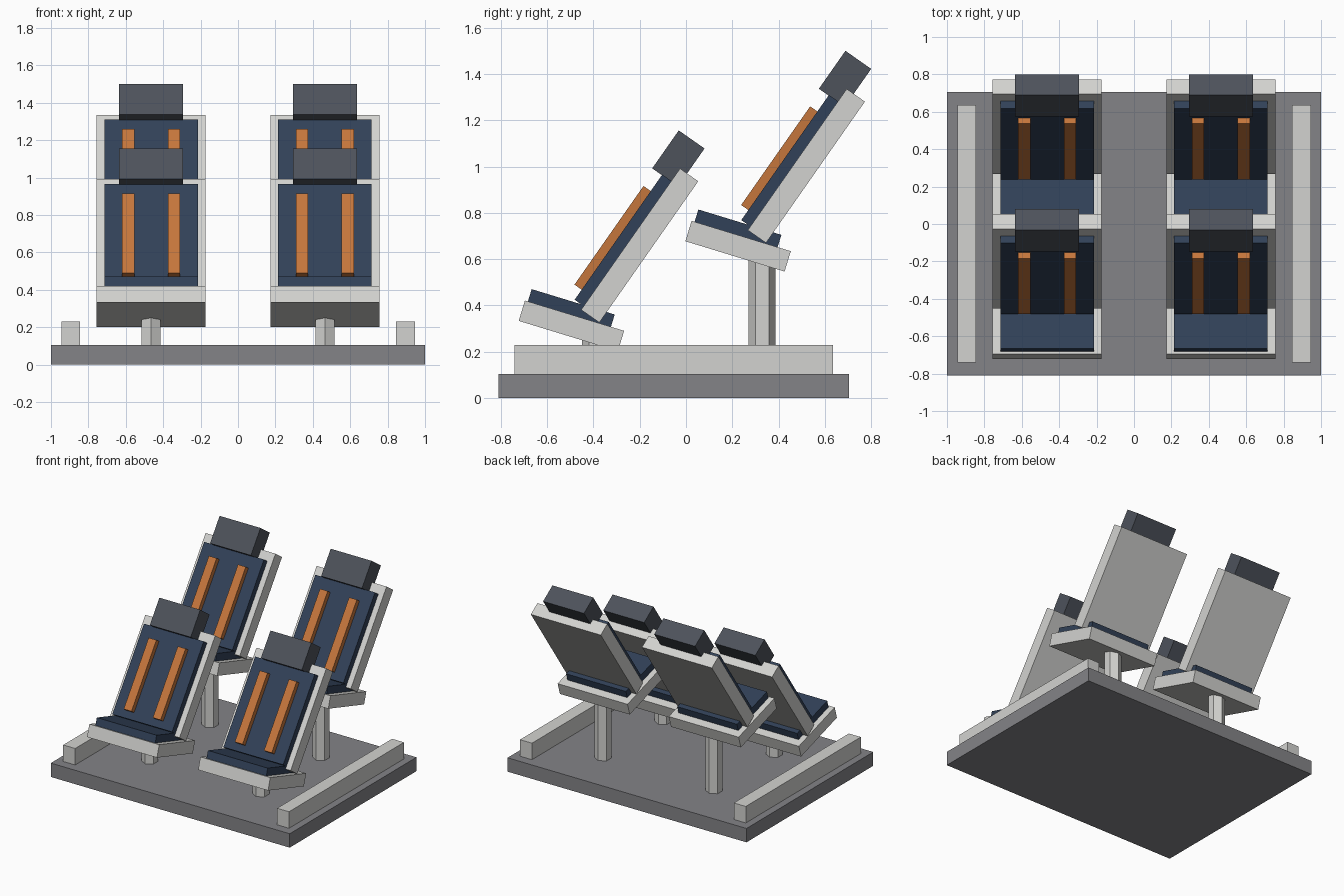
import bpy
from math import radians
from mathutils import Matrix, Vector

if "Cube" in bpy.data.objects:
    bpy.data.objects.remove(bpy.data.objects["Cube"], do_unlink=True)


def material(name, rgb):
    m = bpy.data.materials.new(name)
    m.use_nodes = True
    m.diffuse_color = (*rgb, 1)
    m.node_tree.nodes["Principled BSDF"].inputs["Base Color"].default_value = (*rgb, 1)
    return m


SHELL = material("pale grey shell", (0.65, 0.65, 0.63))
FLOOR = material("floor grey", (0.23, 0.23, 0.245))
NAVY = material("navy upholstery", (0.031, 0.053, 0.098))
ORANGE = material("orange trim", (0.56, 0.18, 0.045))
HEAD = material("headrest grey", (0.075, 0.085, 0.105))


def box(name, mat, size, matrix):
    bpy.ops.mesh.primitive_cube_add(size=1)
    ob = bpy.context.object
    ob.name = name
    ob.data.transform(Matrix.Diagonal((*size, 1)))
    ob.matrix_world = matrix
    ob.data.materials.append(mat)
    return ob


def at(x, y, z):
    return Matrix.Translation(Vector((x, y, z)))


# Floor plate and side rails
box("floor_plate", FLOOR, (2, 1.515, 0.105), at(0, -0.0525, 0.0525))
for side, s in (("left", 1), ("right", -1)):
    box(side + "_rail", SHELL, (0.1, 1.375, 0.13), at(s * 0.895, -0.0525, 0.165))


def seat(prefix, x, dy, dz):
    # Hexagonal pedestal
    top = 0.62 + dz
    bpy.ops.mesh.primitive_cylinder_add(vertices=6, radius=0.058, depth=top - 0.09,
                                        location=(x, 0.329 + dy, (top + 0.09) / 2))
    post = bpy.context.object
    post.name = prefix + "_pedestal"
    post.data.materials.append(SHELL)

    # Seat pan and cushion, sloping down to the rear
    pan = at(x, 0.225 + dy, 0.656 + dz) @ Matrix.Rotation(radians(-17), 4, "X")
    box(prefix + "_seat_pan", SHELL, (0.585, 0.448, 0.092), pan)
    box(prefix + "_seat_cushion", NAVY, (0.5, 0.375, 0.075), pan @ at(0, -0.023, 0.064))

    # Reclined backrest with cushion, stripes and headrest
    back = at(x, 0.52 + dy, 1.003 + dz) @ Matrix.Rotation(radians(-35), 4, "X")
    box(prefix + "_back_shell", SHELL, (0.585, 0.096, 0.745), back)
    box(prefix + "_back_cushion", NAVY, (0.5, 0.06, 0.66), back @ at(0, -0.066, -0.023))
    for i, s in enumerate((-1, 1)):
        box(f"{prefix}_stripe_{i + 1}", ORANGE, (0.065, 0.045, 0.52),
            back @ at(s * 0.122, -0.1115, -0.04))
    box(prefix + "_headrest", HEAD, (0.342, 0.136, 0.2), back @ at(0, -0.079, 0.404))


# Two rows of two seats, the rear row raised
for row, dy, dz in (("front", -0.72, -0.344), ("rear", 0, 0)):
    for side, s in (("left", 1), ("right", -1)):
        seat(f"{row}_{side}", s * 0.465, dy, dz)
